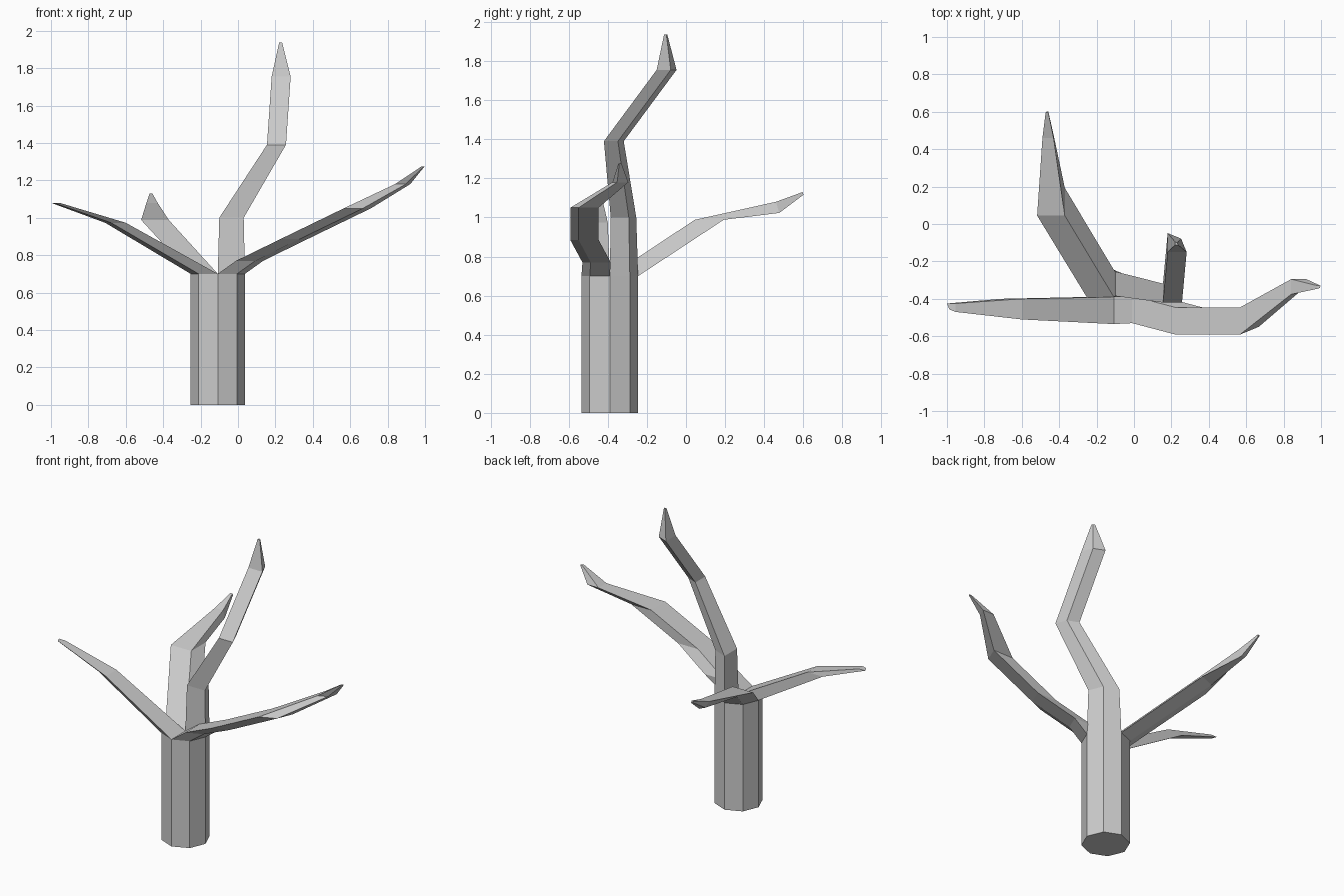
import bpy, bmesh
from math import cos, sin, pi, radians
from mathutils import Vector, Matrix

if "Cube" in bpy.data.objects:
    bpy.data.objects.remove(bpy.data.objects["Cube"])

R = 0.145                      # trunk radius
CX, CY, TOP = -0.108, -0.39, 0.70

bm = bmesh.new()


def rim(k):
    return Vector((R * cos(k * pi / 4), R * sin(k * pi / 4), 0))


def bridge(lower, upper):
    """Join two vertex loops with flat quads."""
    n = len(lower)
    for i in range(n):
        j = (i + 1) % n
        bm.faces.new((lower[i], lower[j], upper[j], upper[i]))


# Octagonal trunk
bottom = [bm.verts.new(rim(k) + Vector((CX, CY, 0))) for k in range(8)]
top = [bm.verts.new(rim(k) + Vector((CX, CY, TOP))) for k in range(8)]
heart = bm.verts.new((CX, CY, TOP))
bm.faces.new(bottom[::-1])
bridge(bottom, top)

# Each branch grows from one quarter of the trunk top.
# Section: inner corner x, y, z, scale, tilt about x in degrees
branches = {
    0: [(-0.10, -0.385, 1.00, 0.90, 0), (0.155, -0.42, 1.39, 0.70, 0),
        (0.18, -0.15, 1.755, 0.70, 0), (0.22, -0.112, 1.937, 0.11, 0)],   # tall
    2: [(-0.37, 0.045, 0.988, 1.02, 0), (-0.43, 0.46, 1.08, 0.41, -73),
        (-0.458, 0.597, 1.13, 0.10, -73)],                                # back
    4: [(-0.60, -0.40, 0.973, 0.76, 0), (-0.955, -0.425, 1.08, 0.31, 0)],  # left
    6: [(-0.01, -0.385, 0.77, 1.0, 0), (0.225, -0.447, 0.885, 1.0, 0),
        (0.565, -0.447, 1.05, 1.0, 0), (0.84, -0.295, 1.18, 0.56, 0),
        (0.982, -0.33, 1.275, 0.11, 0)],                                  # right
}
for k, sections in branches.items():
    loop = [heart] + [top[(k + i) % 8] for i in range(3)]
    for x, y, z, s, tilt in sections:
        rot = Matrix.Rotation(radians(tilt), 3, 'X')
        offsets = [Vector()] + [rot @ (rim(k + i) * s) for i in range(3)]
        new = [bm.verts.new(Vector((x, y, z)) + o) for o in offsets]
        bridge(loop, new)
        loop = new
    bm.faces.new(loop)

mesh = bpy.data.meshes.new("bare_tree")
bm.to_mesh(mesh)
bm.free()
tree = bpy.data.objects.new("bare_tree", mesh)
bpy.context.collection.objects.link(tree)
